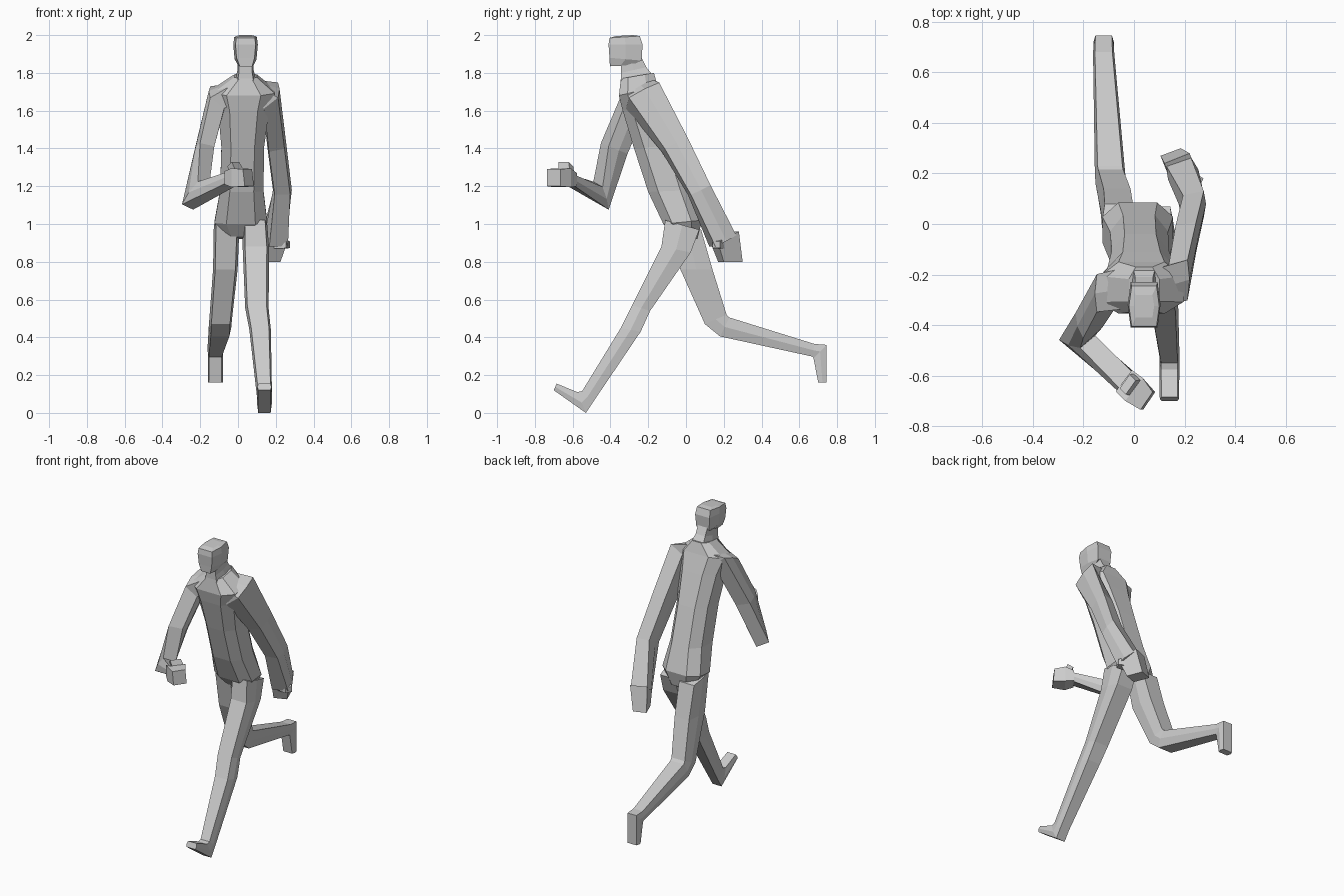
import bpy, bmesh
from mathutils import Vector as V

grey = bpy.data.materials.new("light_grey")
grey.diffuse_color = (0.6, 0.6, 0.6, 1)

# cross-section outlines in (side, depth) units
HEX = [(-.82, -1), (.82, -1), (1, 0), (.82, 1), (-.82, 1), (-1, 0)]
OCT = [(-.55, -1), (.55, -1), (1, -.55), (1, .45), (.55, 1), (-.55, 1), (-1, .45), (-1, -.55)]
BOX = [(-1, -1), (1, -1), (1, 1), (-1, 1)]


def loft(name, rings, outline):
    """Skin a chain of (centre, side, depth) rings and cap both ends."""
    bm = bmesh.new()
    loops = [[bm.verts.new(V(c) + V(u) * a + V(v) * b) for a, b in outline]
             for c, u, v in rings]
    n = len(outline)
    for p, q in zip(loops, loops[1:]):
        for i in range(n):
            j = (i + 1) % n
            bm.faces.new((p[i], p[j], q[j], q[i]))
    bm.faces.new(loops[0])
    bm.faces.new(loops[-1])
    bmesh.ops.recalc_face_normals(bm, faces=bm.faces)
    me = bpy.data.meshes.new(name)
    bm.to_mesh(me)
    bm.free()
    me.materials.append(grey)
    ob = bpy.data.objects.new(name, me)
    bpy.context.collection.objects.link(ob)
    return ob


def profile(name, rows, outline):
    """Rows of x, half width, front y, front z, back y, back z."""
    rings = []
    for x, w, yf, zf, yb, zb in rows:
        rings.append(((x, (yf + yb) / 2, (zf + zb) / 2), (w, 0, 0),
                      (0, (yb - yf) / 2, (zb - zf) / 2)))
    return loft(name, rings, outline)


# leaning trunk, from the crotch up to the neck
profile("torso", [
    (.015, .09, -.06, .93, .06, .92),
    (.015, .14, -.12, 1.0, .085, 1.02),
    (.02, .115, -.20, 1.17, .035, 1.18),
    (.025, .113, -.275, 1.40, -.04, 1.42),
    (.03, .135, -.335, 1.60, -.11, 1.62),
    (.03, .165, -.355, 1.68, -.15, 1.73),
    (.04, .06, -.345, 1.77, -.17, 1.80)], OCT)
profile("neck", [
    (.04, .055, -.345, 1.74, -.17, 1.78),
    (.04, .043, -.345, 1.80, -.21, 1.83),
    (.04, .043, -.345, 1.87, -.24, 1.89)], HEX)
profile("head", [
    (.042, .04, -.403, 1.835, -.29, 1.84),
    (.04, .058, -.405, 1.88, -.235, 1.865),
    (.04, .065, -.41, 1.95, -.23, 1.95),
    (.04, .060, -.405, 1.985, -.245, 1.995),
    (.04, .04, -.37, 1.995, -.28, 2.0)], HEX)

# front leg, foot striking forward
profile("front_leg", [
    (.09, .065, -.11, 1.02, .07, .97),
    (.095, .07, -.13, .88, .025, .85),
    (.10, .062, -.285, .57, -.19, .54),
    (.117, .057, -.345, .45, -.24, .43),
    (.14, .04, -.55, .115, -.49, .06),
    (.14, .04, -.575, .11, -.53, .0),
    (.14, .038, -.685, .155, -.70, .12)], HEX)
# rear leg, bent with the shin kicked back
profile("rear_leg", [
    (-.06, .068, -.08, 1.02, .08, .97),
    (-.067, .065, -.03, .76, .14, .76),
    (-.092, .06, .10, .47, .215, .52),
    (-.095, .06, .18, .405, .23, .505),
    (-.12, .042, .67, .298, .68, .365),
    (-.12, .04, .675, .29, .745, .36),
    (-.12, .04, .70, .16, .745, .16)], HEX)

# arm swung back
loft("back_arm", [
    ((.09, -.25, 1.70), (.03, 0, .05), (0, .08, .02)),
    ((.175, -.23, 1.68), (.045, .01, .035), (0, .08, .04)),
    ((.205, -.06, 1.42), (.05, .01, .01), (0, .06, .03)),
    ((.235, .07, 1.18), (.05, .01, 0), (0, .052, .025)),
    ((.195, .195, .91), (.06, .02, 0), (-.02, .055, .03))], HEX)
loft("back_hand", [
    ((.19, .205, .93), (.05, .02, 0), (-.02, .055, .03)),
    ((.165, .235, .80), (.04, .015, 0), (-.02, .05, 0))], BOX)
loft("back_thumb", [
    ((.21, .18, .90), (.02, .03, 0), (0, 0, .03)),
    ((.265, .16, .89), (.01, .02, 0), (0, 0, .018))], BOX)

# arm swung forward with a bent elbow
loft("forward_arm", [
    ((-.04, -.25, 1.69), (.02, .01, -.05), (0, -.08, -.01)),
    ((-.11, -.265, 1.67), (.045, .01, -.035), (0, -.075, -.03)),
    ((-.178, -.38, 1.40), (.046, .025, -.01), (.015, -.05, .02)),
    ((-.225, -.45, 1.15), (.036, .03, -.017), (.042, -.016, .06)),
    ((-.03, -.625, 1.24), (.03, .04, -.01), (.005, 0, .03))], HEX)
loft("forward_hand", [
    ((-.04, -.62, 1.24), (.032, .042, -.005), (0, 0, .035)),
    ((0, -.655, 1.245), (.035, .045, 0), (0, 0, .05)),
    ((.055, -.70, 1.245), (.024, .035, 0), (-.005, 0, .045))], BOX)
loft("forward_thumb", [
    ((0, -.635, 1.27), (.022, .03, 0), (.012, -.012, .01)),
    ((-.025, -.635, 1.315), (.02, .028, 0), (.012, -.012, .012))], BOX)
